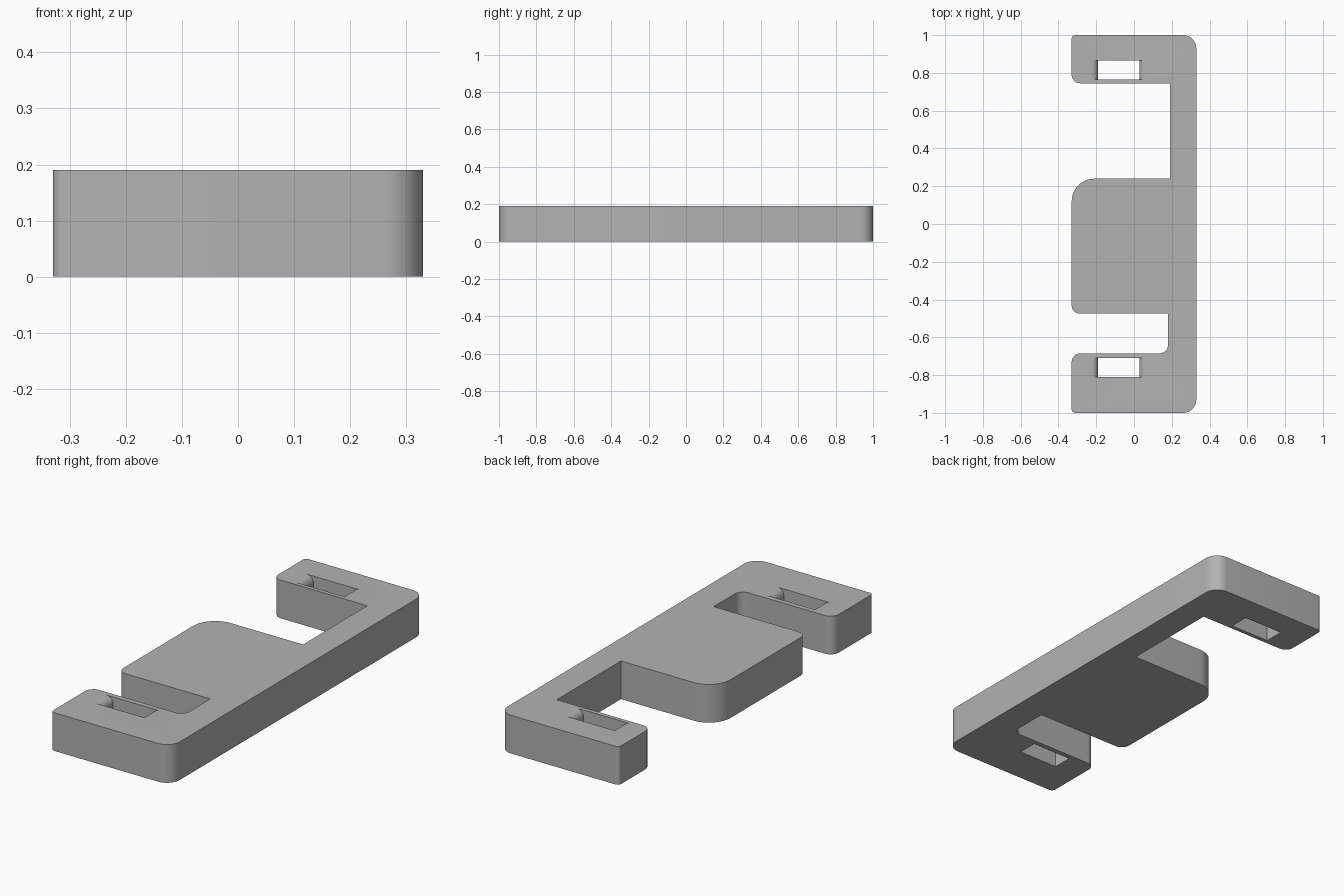
import bpy, bmesh, math
from mathutils import Vector

cube = bpy.data.objects.get("Cube")
if cube:
    bpy.data.objects.remove(cube, do_unlink=True)

HEIGHT = 0.19

grey = bpy.data.materials.new("plain_grey")
grey.use_nodes = True
colour = (0.45, 0.45, 0.45, 1)
grey.diffuse_color = colour
grey.node_tree.nodes["Principled BSDF"].inputs["Base Color"].default_value = colour


def rounded(corners, steps=10):
    """Outline with each square corner replaced by an arc of its radius."""
    out = []
    for i, (x, y, r) in enumerate(corners):
        p = Vector((x, y))
        if r == 0:
            out.append(p)
            continue
        a = (Vector(corners[i - 1][:2]) - p).normalized()
        b = (Vector(corners[(i + 1) % len(corners)][:2]) - p).normalized()
        for k in range(steps + 1):
            t = math.pi / 2 * k / steps
            out.append(p + a * r * (1 - math.sin(t)) + b * r * (1 - math.cos(t)))
    return out


def prism(name, points, depth):
    """Solid made by sweeping a closed loop of 3D points along depth."""
    bm = bmesh.new()
    face = bm.faces.new([bm.verts.new(p) for p in points])
    swept = bmesh.ops.extrude_face_region(bm, geom=[face])["geom"]
    bmesh.ops.translate(bm, vec=depth, verts=[v for v in swept if isinstance(v, bmesh.types.BMVert)])
    bmesh.ops.recalc_face_normals(bm, faces=bm.faces)
    mesh = bpy.data.meshes.new(name)
    bm.to_mesh(mesh)
    bm.free()
    mesh.materials.append(grey)
    obj = bpy.data.objects.new(name, mesh)
    bpy.context.collection.objects.link(obj)
    return obj


# Plate: spine, two end arms and a wide centre tab
outline = rounded([
    (-0.33, -1, 0.02), (0.33, -1, 0.07), (0.33, 1, 0.07), (-0.33, 1, 0.02),
    (-0.33, 0.745, 0.045), (0.19, 0.745, 0), (0.19, 0.24, 0), (-0.33, 0.24, 0.12),
    (-0.33, -0.475, 0.045), (0.18, -0.475, 0), (0.18, -0.685, 0.045), (-0.33, -0.685, 0.045),
])
plate = prism("bracket_plate", [(p.x, p.y, 0) for p in outline], (0, 0, HEIGHT))

# Slot profile: straight walls that flare to a rounded lip at the top
centre, half, lip = -0.081, 0.109, 0.035
right = [(half, -0.1)]
for k in range(9):
    t = math.pi / 2 * k / 8
    right.append((half + lip * (1 - math.cos(t)), HEIGHT - lip * (1 - math.sin(t))))
right.append((half + lip, HEIGHT + 0.1))
profile = right + [(-x, z) for x, z in reversed(right)]

for name, y in (("front_slot_cutter", -0.81), ("back_slot_cutter", 0.765)):
    cutter = prism(name, [(centre + x, y, z) for x, z in profile], (0, 0.1, 0))
    cutter.hide_render = True
    cutter.hide_set(True)
    cutter.display_type = 'WIRE'
    cut = plate.modifiers.new(name, 'BOOLEAN')
    cut.operation = 'DIFFERENCE'
    cut.solver = 'EXACT'
    cut.object = cutter

# Apply the cuts, then smooth the rounded corners
bpy.context.view_layer.objects.active = plate
plate.select_set(True)
for mod in list(plate.modifiers):
    cutter = mod.object
    bpy.ops.object.modifier_apply(modifier=mod.name)
    bpy.data.objects.remove(cutter, do_unlink=True)
bpy.ops.object.shade_smooth_by_angle(angle=math.radians(30))
